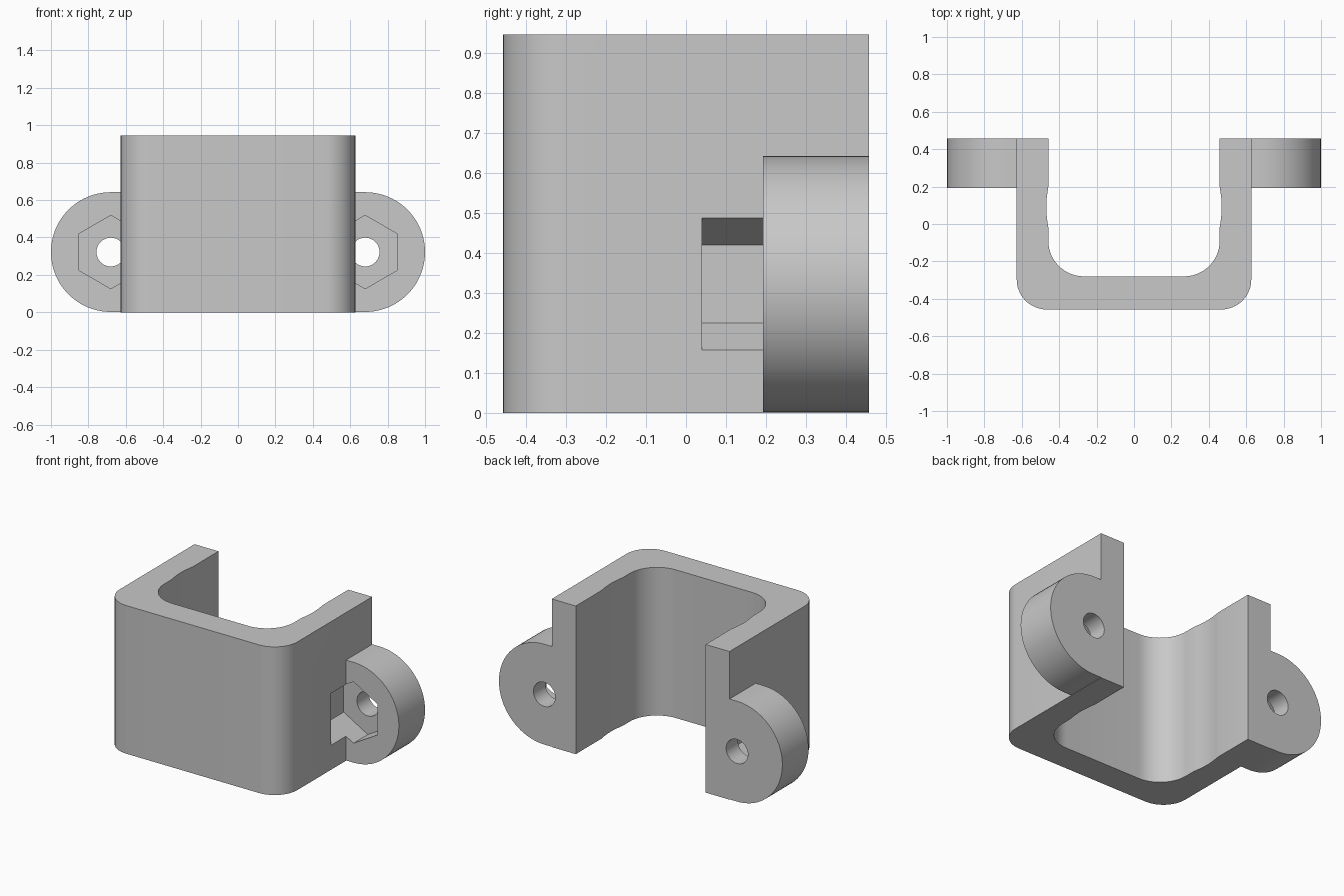
import bpy
import bmesh
from math import cos, sin, pi, radians
from mathutils import Vector

cube = bpy.data.objects.get("Cube")
if cube:
    bpy.data.objects.remove(cube)

HEIGHT = 0.945
BACK = 0.457          # back plane, front plane is -BACK
WALL = 0.627          # outer half width
EAR_X, EAR_Z, EAR_R = 0.68, 0.322, 0.32
EAR_FRONT = 0.193

grey = bpy.data.materials.new("plain grey")
grey.use_nodes = True
colour = (0.58, 0.58, 0.58, 1)
grey.diffuse_color = colour
grey.node_tree.nodes["Principled BSDF"].inputs["Base Color"].default_value = colour


def arc(cx, cy, r, start, end, steps):
    """Points along an arc, angles in degrees."""
    angles = [radians(start + (end - start) * i / steps) for i in range(steps + 1)]
    return [(cx + r * cos(a), cy + r * sin(a)) for a in angles]


def prism(name, points, direction):
    """Solid made by sweeping a closed outline along a direction."""
    bm = bmesh.new()
    base = bm.faces.new([bm.verts.new(p) for p in points])
    swept = bmesh.ops.extrude_face_region(bm, geom=[base], use_keep_orig=True)
    moved = [g for g in swept["geom"] if isinstance(g, bmesh.types.BMVert)]
    bmesh.ops.translate(bm, verts=moved, vec=Vector(direction))
    bmesh.ops.recalc_face_normals(bm, faces=bm.faces)
    mesh = bpy.data.meshes.new(name)
    bm.to_mesh(mesh)
    bm.free()
    mesh.materials.append(grey)
    obj = bpy.data.objects.new(name, mesh)
    bpy.context.collection.objects.link(obj)
    return obj


def along_y(name, outline, y0, y1):
    return prism(name, [(x, y0, z) for x, z in outline], (0, y1 - y0, 0))


def combine(target, tool, operation):
    """Apply a boolean and discard the tool."""
    tool.hide_render = True
    mod = target.modifiers.new(operation.lower(), "BOOLEAN")
    mod.operation = operation
    mod.solver = "EXACT"
    mod.object = tool
    bpy.context.view_layer.objects.active = target
    bpy.ops.object.modifier_apply(modifier=mod.name)
    bpy.data.objects.remove(tool)


# U-shaped channel: right half outline, then mirrored
outer = arc(WALL - 0.16, -BACK + 0.16, 0.16, -90, 0, 12) + [(WALL, BACK)]
bulge = [(0.458 + 0.011 * sin(pi * i / 10), 0.2 - 0.022 * i) for i in range(11)]
inner = [(0.458, BACK)] + bulge + arc(0.268, -0.09, 0.19, 0, -90, 14)
half = outer + inner
outline = half + [(-x, y) for x, y in reversed(half)]
bracket = prism("bracket", [(x, y, 0) for x, y in outline], (0, 0, HEIGHT))

# Rounded mounting ears with hexagonal nut pockets and bolt holes
for side in (-1, 1):
    root = WALL - 0.08
    ear = [(root, EAR_Z - EAR_R)] + arc(EAR_X, EAR_Z, EAR_R, -90, 90, 40)
    ear += [(root, EAR_Z + EAR_R)]
    pocket = arc(EAR_X, EAR_Z, 0.196, 30, 330, 5)
    hole = arc(EAR_X, EAR_Z, 0.077, 0, 348.75, 31)
    ear, pocket, hole = [[(side * x, z) for x, z in o] for o in (ear, pocket, hole)]
    combine(bracket, along_y("ear", ear, EAR_FRONT, BACK), "UNION")
    combine(bracket, along_y("nut_pocket", pocket, 0.04, 0.337), "DIFFERENCE")
    combine(bracket, along_y("bolt_hole", hole, 0.25, 0.6), "DIFFERENCE")

# Smooth the rounded surfaces, keep the edges crisp
bpy.ops.object.select_all(action="DESELECT")
bracket.select_set(True)
bpy.context.view_layer.objects.active = bracket
bpy.ops.object.shade_smooth_by_angle(angle=radians(30))
